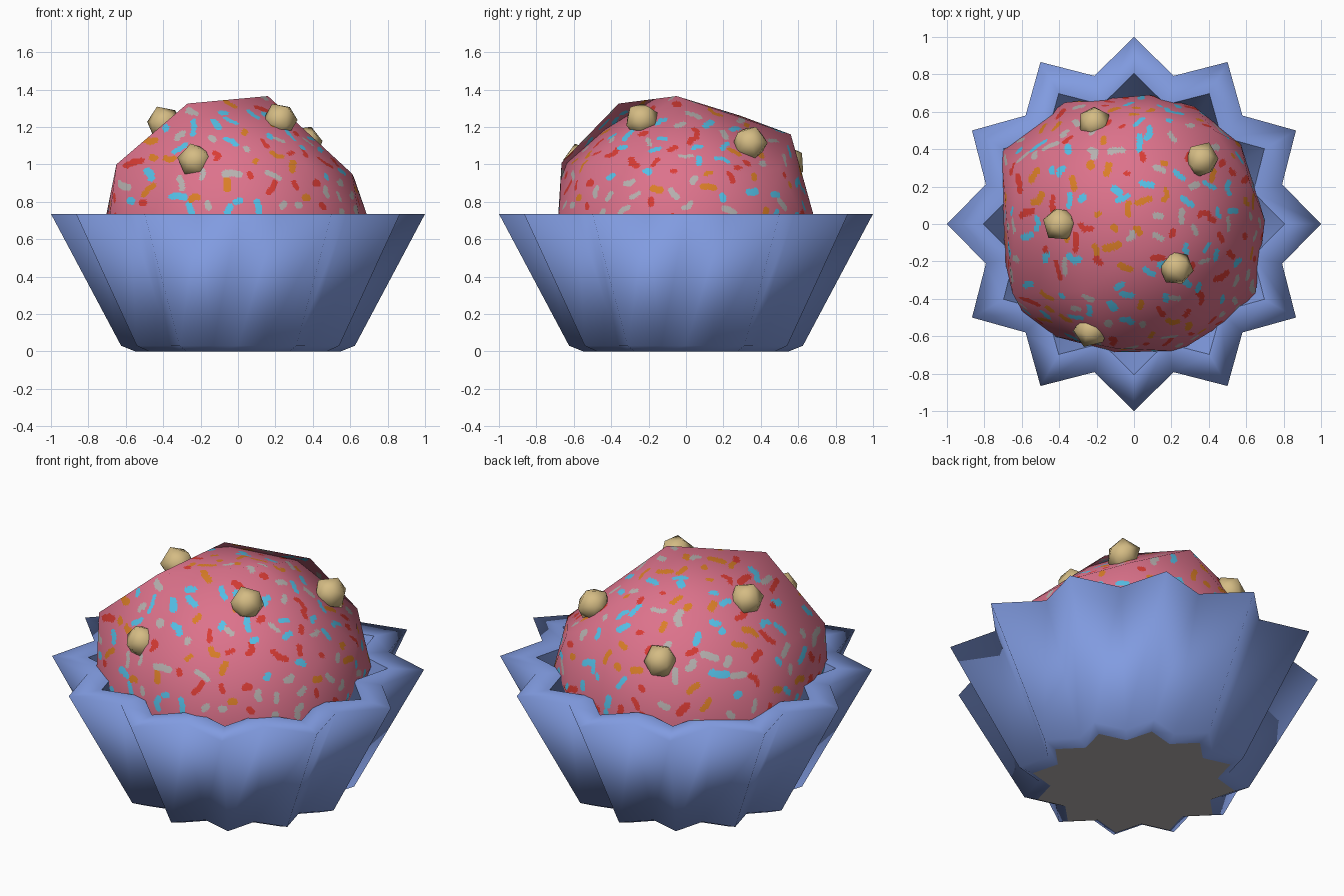
import bpy, bmesh, math, random
from mathutils import Vector, kdtree

if "Cube" in bpy.data.objects:
    bpy.data.objects.remove(bpy.data.objects["Cube"])

random.seed(4)


def material(name, rgb):
    m = bpy.data.materials.new(name)
    m.diffuse_color = (*rgb, 1)
    m.use_nodes = True
    m.node_tree.nodes["Principled BSDF"].inputs["Base Color"].default_value = m.diffuse_color
    return m


BLUE = material("blue_paper", (0.22, 0.33, 0.75))
PINK = material("pink_icing", (0.72, 0.17, 0.26))
NUT = material("tan_nut", (0.66, 0.50, 0.23))
RED = material("red_sprinkle", (0.70, 0.045, 0.035))
CYAN = material("cyan_sprinkle", (0.09, 0.53, 0.80))
ORANGE = material("orange_sprinkle", (0.70, 0.21, 0.02))
GREY = material("pale_grey", (0.47, 0.44, 0.43))


def make_object(name, bm, mats):
    me = bpy.data.meshes.new(name)
    bm.to_mesh(me)
    bm.free()
    for m in mats:
        me.materials.append(m)
    ob = bpy.data.objects.new(name, me)
    bpy.context.collection.objects.link(ob)
    me.shade_smooth()
    return ob


# Pleated cup: twelve-pointed star rings, lofted from base over rim to inside
def star(bm, tip, valley, z):
    ring = []
    for i in range(24):
        a = math.pi * i / 12
        r = valley if i % 2 else tip
        ring.append(bm.verts.new((r * math.cos(a), r * math.sin(a), z)))
    return ring


bm = bmesh.new()
rings = [star(bm, 0.55, 0.45, 0.0), star(bm, 0.625, 0.51, 0.03),
         star(bm, 1.0, 0.82, 0.735), star(bm, 0.805, 0.66, 0.735),
         star(bm, 0.62, 0.50, 0.36)]
for lo, hi in zip(rings, rings[1:]):
    for i in range(24):
        j = (i + 1) % 24
        bm.faces.new((lo[i], lo[j], hi[j], hi[i]))
bm.faces.new(rings[-1])
# underside with its own colour; hard edges round it and at the inner rim
bm.faces.new(rings[0][::-1]).material_index = 1
for ring in (rings[0], rings[3], rings[4]):
    for i in range(24):
        bm.edges.get((ring[i], ring[(i + 1) % 24])).smooth = False
make_object("pleated_cup", bm, [BLUE, GREY])

# Icing dome: faceted hull of a few points, finely divided for the sprinkles
outline = [(0.70, 0.02), (0.57, 0.43), (0.32, 0.63), (0.08, 0.69), (-0.37, 0.65),
           (-0.71, 0.40), (-0.69, -0.20), (-0.59, -0.48), (-0.43, -0.60),
           (-0.10, -0.685), (0.24, -0.68), (0.50, -0.52), (0.65, -0.37)]
crown = [(-0.63, 0.30, 1.01), (-0.65, -0.37, 1.0), (-0.10, -0.665, 1.01),
         (0.36, -0.53, 1.0), (0.61, -0.12, 0.95), (0.62, 0.22, 0.93),
         (0.43, 0.50, 0.98), (0.08, 0.56, 1.16), (-0.10, 0.62, 0.95),
         (-0.45, 0.42, 1.06), (-0.27, -0.36, 1.325), (0.16, -0.05, 1.365),
         (-0.29, 0.29, 1.26)]
bm = bmesh.new()
for x, y in outline:
    bm.verts.new((x, y, 0.70))
    bm.verts.new((x * 0.82, y * 0.82, 0.36))
for p in crown:
    bm.verts.new(p)
bmesh.ops.convex_hull(bm, input=bm.verts[:])
bmesh.ops.delete(bm, geom=[v for v in bm.verts if not v.link_faces], context='VERTS')
bmesh.ops.delete(bm, geom=[f for f in bm.faces if f.calc_center_median().z < 0.37],
                 context='FACES')
bmesh.ops.recalc_face_normals(bm, faces=bm.faces[:])
bmesh.ops.subdivide_edges(bm, edges=bm.edges[:], cuts=42, use_grid_fill=True)
dome = make_object("icing_dome", bm, [PINK, RED, CYAN, ORANGE, GREY])
me = dome.data
CENTRE = Vector((0, 0, 0.62))

# Sprinkles: short, sometimes bent strokes spread evenly, coloured on the faces
strokes = []
N = 500
for i in range(N):
    z = 1 - 2 * (i + 0.5) / N
    if z < -0.1:
        break
    r = math.sqrt(1 - z * z)
    a = i * 2.39996
    d = Vector((r * math.cos(a), r * math.sin(a), z))
    d = (d + Vector([random.uniform(-0.06, 0.06) for _ in range(3)])).normalized()
    t = d.cross(Vector([random.gauss(0, 1) for _ in range(3)])).normalized()
    bend = t + d.cross(t) * random.choice((0, 0.3, -0.3, 1.2))
    strokes.append((d, t, bend.normalized(), random.uniform(0.008, 0.052),
                    random.uniform(0.020, 0.028), random.choice((1, 2, 3, 4))))
tree = kdtree.KDTree(len(strokes))
for i, s in enumerate(strokes):
    tree.insert(s[0], i)
tree.balance()
index = []
for f in me.polygons:
    d = (f.center - CENTRE).normalized()
    colour = 0
    for _, i, _ in tree.find_range(d, 0.08):
        c, t, u, half, rad, col = strokes[i]
        off = d - c
        near_t = t * max(-half, min(0, off.dot(t)))
        near_u = u * max(0, min(half, off.dot(u)))
        if min((off - near_t).length, (off - near_u).length) < rad:
            colour = col
            break
    index.append(colour)
me.polygons.foreach_set("material_index", index)
# rounded shading over the faceted shape
me.normals_split_custom_set_from_vertices(
    [(v.co - CENTRE).normalized() for v in me.vertices])

# Nut pieces: irregular little lumps half sunk in the icing
nuts = [(-0.395, 0.0, 1.215), (0.23, -0.235, 1.235), (-0.23, -0.56, 1.015),
        (-0.21, 0.54, 1.01), (0.365, 0.34, 1.11)]
for k, p in enumerate(nuts):
    bm = bmesh.new()
    bmesh.ops.create_icosphere(bm, subdivisions=1, radius=0.096)
    for v in bm.verts:
        v.co *= random.uniform(0.9, 1.1)
    ob = make_object(f"nut_piece_{k + 1}", bm, [NUT])
    ob.location = p
    ob.rotation_euler = [random.uniform(0, 3) for _ in range(3)]
